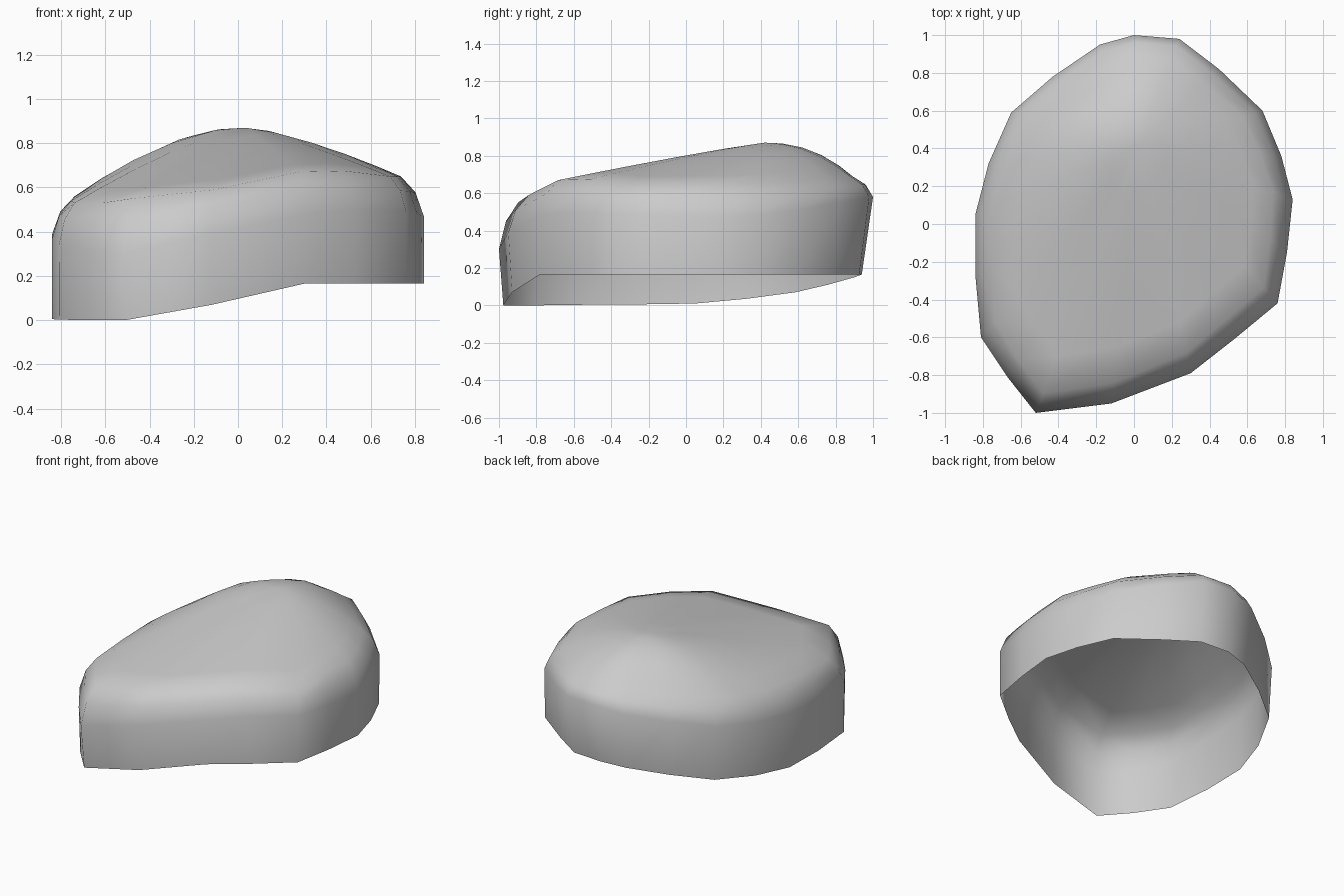
import bpy, bmesh
from mathutils import Vector

if "Cube" in bpy.data.objects:
    bpy.data.objects.remove(bpy.data.objects["Cube"])

# Outline stations: x, y, lower rim z, shoulder start z, top edge z
stations = [
    (-0.52, -1.00, 0.00, 0.30, 0.55), (-0.12, -0.95, 0.07, 0.39, 0.59),
    (0.30, -0.79, 0.165, 0.48, 0.67), (0.53, -0.61, 0.165, 0.50, 0.675),
    (0.76, -0.42, 0.165, 0.49, 0.65),
    (0.81, -0.15, 0.165, 0.48, 0.65), (0.84, 0.13, 0.165, 0.47, 0.65),
    (0.78, 0.36, 0.165, 0.48, 0.65), (0.68, 0.60, 0.165, 0.51, 0.66),
    (0.45, 0.82, 0.165, 0.55, 0.68), (0.24, 0.98, 0.165, 0.58, 0.69),
    (0.00, 1.00, 0.165, 0.58, 0.69), (-0.18, 0.95, 0.15, 0.55, 0.67),
    (-0.43, 0.78, 0.11, 0.50, 0.64), (-0.65, 0.59, 0.07, 0.45, 0.61),
    (-0.77, 0.32, 0.035, 0.41, 0.58), (-0.84, 0.05, 0.01, 0.39, 0.56),
    (-0.84, -0.27, 0.005, 0.37, 0.54), (-0.81, -0.60, 0.003, 0.34, 0.53),
    (-0.67, -0.81, 0.00, 0.32, 0.53),
]
PEAK = Vector((0.03, 0.42, 0.87))


def station_column(x, y, rim, shoulder, top):
    """Points from the lower rim up the wall, over the shoulder, toward the peak."""
    ray = Vector((x - PEAK.x, y - PEAK.y))
    length = ray.length
    d = ray.normalized()

    def at(inset, z):
        p = PEAK.xy + d * (length - inset)
        return (p.x, p.y, z)

    lean = 0.06 * max(0, y) ** 2 + 0.025 * max(0, -y) ** 4
    if x > 0.5:
        lean *= 0.2
    pts = [at(lean, rim), at(0, shoulder),
           at(0.04, shoulder + 0.6 * (top - shoulder)), at(0.11, top)]
    power = 1.55 + 0.45 * d.y + 0.6 * max(0, d.dot(Vector((-0.9, 0.43))))
    for t in (0.85, 0.65, 0.43, 0.2):
        z = top + (PEAK.z - top) * (1 - t ** power)
        pts.append(at(length - t * (length - 0.11), z))
    return pts


# Open domed shell
bm = bmesh.new()
cols = [[bm.verts.new(p) for p in station_column(*s)] for s in stations]
peak = bm.verts.new(PEAK)
for i, a in enumerate(cols):
    b = cols[(i + 1) % len(cols)]
    for j in range(len(a) - 1):
        bm.faces.new((a[j], b[j], b[j + 1], a[j + 1]))
    bm.faces.new((a[-1], b[-1], peak))
bmesh.ops.recalc_face_normals(bm, faces=bm.faces)
for f in bm.faces:
    f.smooth = True
    if f.normal.z < -0.5:
        f.normal_flip()
mesh = bpy.data.meshes.new("domed_shell")
bm.to_mesh(mesh)
bm.free()
shell = bpy.data.objects.new("domed_shell", mesh)
bpy.context.collection.objects.link(shell)
